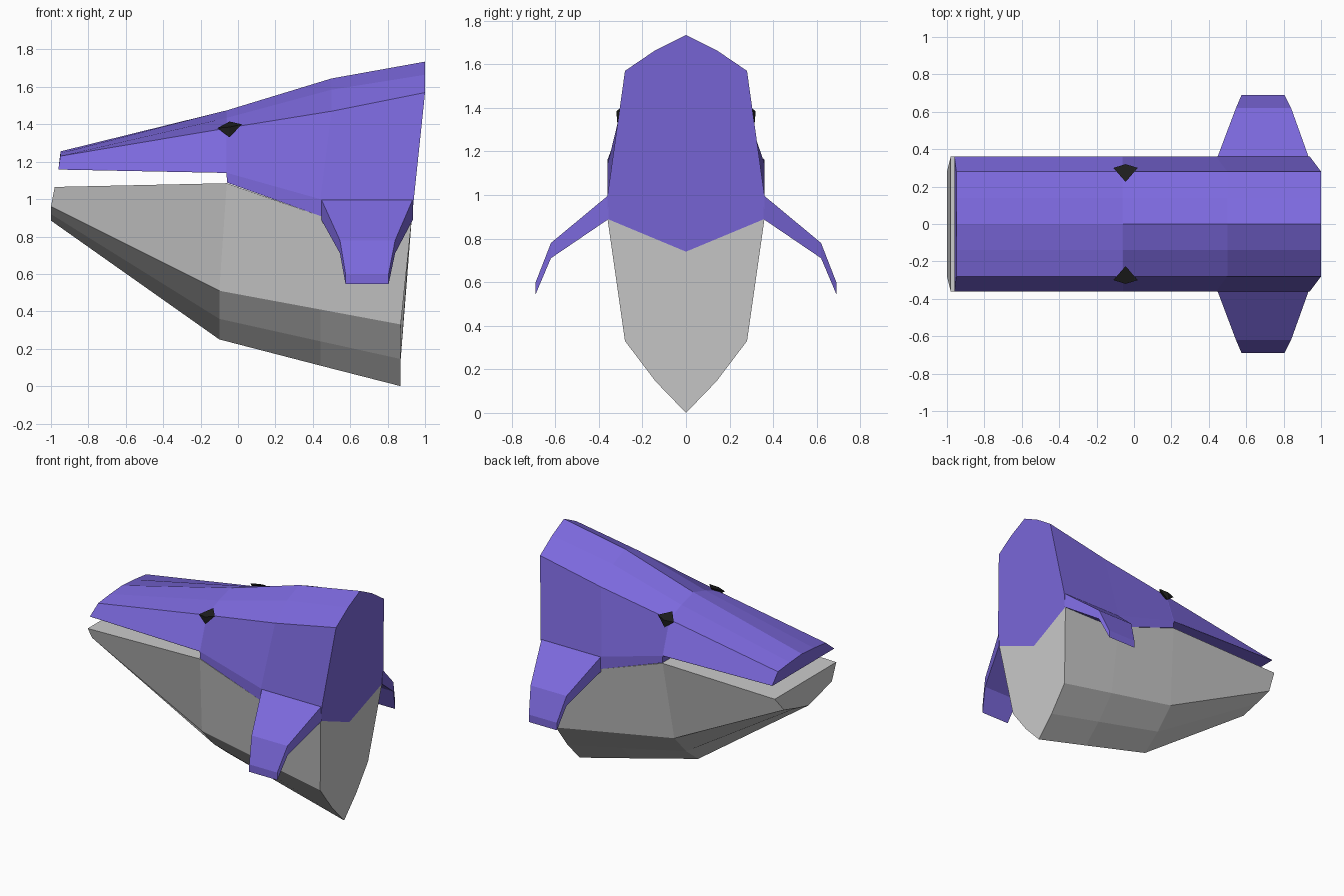
import bpy, bmesh

if "Cube" in bpy.data.objects:
    bpy.data.objects.remove(bpy.data.objects["Cube"])


def material(name, rgb):
    m = bpy.data.materials.new(name)
    m.diffuse_color = (*rgb, 1)
    m.use_nodes = True
    m.node_tree.nodes["Principled BSDF"].inputs["Base Color"].default_value = m.diffuse_color
    return m


purple = material("purple", (0.2, 0.14, 0.72))
black = material("black", (0.012, 0.012, 0.012))


def finish(name, bm, mat=None):
    bmesh.ops.recalc_face_normals(bm, faces=bm.faces)
    mesh = bpy.data.meshes.new(name)
    bm.to_mesh(mesh)
    bm.free()
    ob = bpy.data.objects.new(name, mesh)
    bpy.context.collection.objects.link(ob)
    if mat:
        mesh.materials.append(mat)
    return ob


def loft(name, rings, mat=None):
    """Skin closed rings of points and cap both ends."""
    bm = bmesh.new()
    loops = [[bm.verts.new(p) for p in ring] for ring in rings]
    n = len(loops[0])
    for a, b in zip(loops, loops[1:]):
        for i in range(n):
            j = (i + 1) % n
            bm.faces.new((a[i], a[j], b[j], b[i]))
    bm.faces.new(loops[0])
    bm.faces.new(loops[-1])
    bmesh.ops.remove_doubles(bm, verts=bm.verts, dist=0.0005)
    return finish(name, bm, mat)


def ring(xs, ys, zs):
    """Half section from centre to centre, mirrored to a full ring."""
    if not isinstance(xs, (list, tuple)):
        xs = [xs] * len(ys)
    half = list(zip(xs, ys, zs))
    return half + [(x, -y, z) for x, y, z in reversed(half[1:-1])]


def back_x(zs):
    """Sloping back plane of the head."""
    return [min(1, max(0.87, 1 - (1.57 - z) * 0.105)) for z in zs]


# Upper head: ridge, shoulder, brow crease, cheek, lower edge, centre
ys = [0, 0.14, 0.28, 0.36, 0.36, 0]
back = [1.735, 1.665, 1.57, 1.0, 0.89, 0.74]
loft("upper_head", [
    ring([-0.95, -0.95, -0.95, -0.96, -0.96, -0.96], ys,
         [1.255, 1.245, 1.23, 1.162, 1.158, 1.158]),
    ring(-0.062, ys, [1.474, 1.434, 1.379, 1.145, 1.14, 1.14]),
    ring(-0.058, ys, [1.475, 1.435, 1.38, 1.14, 1.088, 1.088]),
    ring([0.5, 0.5, 0.5, 0.44, 0.44, 0.44], ys,
         [1.645, 1.585, 1.47, 1.0, 0.91, 0.91]),
    ring(back_x(back), ys, back),
], purple)

# Lower jaw: keel, bilge, crease, upper edge, centre of the mouth floor
ys = [0, 0.14, 0.28, 0.36, 0]
back = [0, 0.145, 0.33, 0.89, 0.74]
loft("lower_jaw", [
    ring([-1, -1, -1, -0.98, -0.98], ys, [0.885, 0.92, 0.96, 1.065, 1.065]),
    ring([-0.1, -0.1, -0.1, -0.06, -0.06], ys, [0.25, 0.36, 0.51, 1.085, 1.085]),
    ring(0.44, ys, [0.11, 0.24, 0.41, 0.91, 0.905]),
    ring(back_x(back), ys, back),
])

# Fins and eyes, one per side
fin_sections = [  # y, top z, bottom z, front x, rear x
    (0.355, 1.0, 0.89, 0.445, 0.935),
    (0.62, 0.78, 0.71, 0.545, 0.84),
    (0.69, 0.60, 0.545, 0.575, 0.805),
]
eye_points = [(-0.11, 0.30, 1.38), (0.02, 0.30, 1.40), (-0.045, 0.225, 1.415),
              (-0.045, 0.315, 1.33), (-0.045, 0.32, 1.385), (-0.045, 0.26, 1.36)]
for side, s in (("left", 1), ("right", -1)):
    loft("fin_" + side, [
        [(x0, s * y, zt), (x1, s * y, zt), (x1, s * y, zb), (x0, s * y, zb)]
        for y, zt, zb, x0, x1 in fin_sections], purple)
    bm = bmesh.new()
    for x, y, z in eye_points:
        bm.verts.new((x, s * y, z))
    bmesh.ops.convex_hull(bm, input=bm.verts)
    finish("eye_" + side, bm, black)
